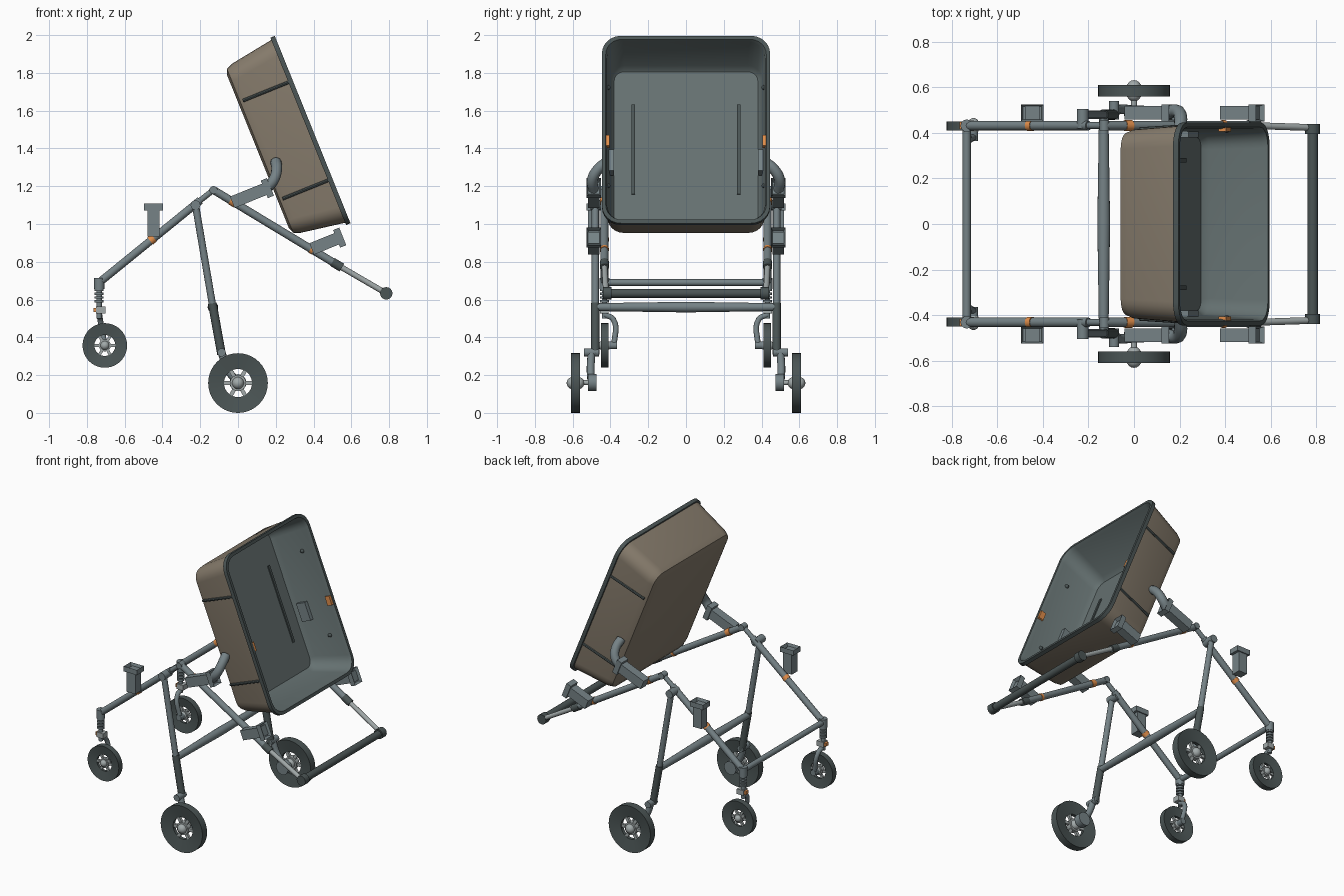
import bpy, bmesh, math
from mathutils import Vector, Matrix

if "Cube" in bpy.data.objects:
    bpy.data.objects.remove(bpy.data.objects["Cube"])


def material(name, rgb):
    m = bpy.data.materials.new(name)
    m.use_nodes = True
    m.diffuse_color = (*rgb, 1)
    m.node_tree.nodes["Principled BSDF"].inputs["Base Color"].default_value = (*rgb, 1)
    return m


TAUPE = material("taupe shell", (0.24, 0.20, 0.15))
LINER = material("grey liner", (0.13, 0.165, 0.165))
STEEL = material("blue grey steel", (0.18, 0.225, 0.24))
DARK = material("dark grey", (0.07, 0.09, 0.09))
LIGHT = material("light grey", (0.36, 0.40, 0.40))
ORANGE = material("orange", (0.75, 0.27, 0.07))

TILT = math.radians(68)
TUB = Matrix.Translation((0.395, 0, 1.5)) @ Matrix.Rotation(TILT, 4, "Y")


def finish(name, bm, mats, matrix=None, smooth=True):
    bmesh.ops.recalc_face_normals(bm, faces=bm.faces)
    mesh = bpy.data.meshes.new(name)
    bm.to_mesh(mesh)
    bm.free()
    for m in mats:
        mesh.materials.append(m)
    ob = bpy.data.objects.new(name, mesh)
    bpy.context.collection.objects.link(ob)
    if matrix:
        ob.matrix_world = matrix
    if smooth:
        bpy.ops.object.select_all(action="DESELECT")
        ob.select_set(True)
        bpy.context.view_layer.objects.active = ob
        bpy.ops.object.shade_smooth_by_angle(angle=math.radians(35))
    return ob


def tube(name, a, b, r, mat, r2=None, seg=16):
    a, b = Vector(a), Vector(b)
    bm = bmesh.new()
    bmesh.ops.create_cone(bm, cap_ends=True, segments=seg, radius1=r,
                          radius2=r if r2 is None else r2, depth=(b - a).length)
    turn = (b - a).to_track_quat("Z", "Y").to_matrix().to_4x4()
    return finish(name, bm, [mat], Matrix.Translation((a + b) / 2) @ turn)


def ball(name, centre, r, mat):
    bm = bmesh.new()
    bmesh.ops.create_uvsphere(bm, u_segments=16, v_segments=10, radius=r)
    return finish(name, bm, [mat], Matrix.Translation(centre))


def box(name, matrix, centre, size, mat, recess=0):
    bm = bmesh.new()
    bmesh.ops.create_cube(bm, size=1)
    bmesh.ops.scale(bm, vec=size, verts=bm.verts)
    if recess:
        top = max(bm.faces, key=lambda f: f.calc_center_median().z)
        bmesh.ops.inset_region(bm, faces=[top], thickness=0.013)
        bmesh.ops.translate(bm, vec=(0, 0, -recess), verts=top.verts)
    return finish(name, bm, [mat], matrix @ Matrix.Translation(centre), smooth=False)


def pipe(name, points, r, mat):
    curve = bpy.data.curves.new(name, "CURVE")
    curve.dimensions = "3D"
    curve.bevel_depth, curve.bevel_resolution, curve.use_fill_caps = r, 3, True
    curve.resolution_u = 6
    sp = curve.splines.new("BEZIER")
    sp.bezier_points.add(len(points) - 1)
    for p, co in zip(sp.bezier_points, points):
        p.co = co
        p.handle_left_type = p.handle_right_type = "AUTO"
    curve.materials.append(mat)
    ob = bpy.data.objects.new(name, curve)
    bpy.context.collection.objects.link(ob)


def lathe_y(name, centre, profile, mat, seg=40):
    # closed (radius, y) profile spun about the y axis
    bm = bmesh.new()
    rings = []
    for i in range(seg):
        a = 2 * math.pi * i / seg
        rings.append([bm.verts.new((r * math.cos(a), y, r * math.sin(a))) for r, y in profile])
    n = len(profile)
    for i in range(seg):
        p, q = rings[i], rings[(i + 1) % seg]
        for j in range(n):
            k = (j + 1) % n
            bm.faces.new((p[j], p[k], q[k], q[j]))
    return finish(name, bm, [mat], Matrix.Translation(centre))


def wheel(name, x, y, z, r, half):
    hole = r * 0.47
    lathe_y(name + "_tyre", (x, y, z),
            [(r, -half), (r, half), (hole, half * 0.45), (hole, -half * 0.45)], DARK)
    hub = r * 0.27
    tube(name + "_hub", (x, y - half * 0.7, z), (x, y + half * 0.7, z), hub, LIGHT, seg=20)
    for s in (-1, 1):
        ball(name + "_hub_cap", (x, y + s * half * 0.6, z), hub * 0.75, LIGHT)
    for i in range(6):
        m = Matrix.Translation((x, y, z)) @ Matrix.Rotation(i * math.pi / 3, 4, "Y")
        box(name + "_spoke", m, ((hub + hole) / 2, 0, 0),
            (hole - hub + 0.012, half * 0.7, r * 0.13), LIGHT)


def bracket(name, base, tilt, length):
    # hollow clamp with a wider socket at its end
    m = Matrix.Translation(base) @ Matrix.Rotation(tilt, 4, "Y")
    box(name + "_body", m, (0, 0, length / 2), (0.065, 0.06, length), STEEL)
    box(name + "_socket", m, (0, 0, length), (0.1, 0.075, 0.035), STEEL, recess=0.025)


def rounded_loop(hu, hv, n, r, seg=6):
    pts = []
    for k, (su, sv) in enumerate(((1, 1), (-1, 1), (-1, -1), (1, -1))):
        for i in range(seg + 1):
            a = math.pi / 2 * (k + i / seg)
            pts.append((su * (hu - r) + r * math.cos(a), sv * (hv - r) + r * math.sin(a), n))
    return pts


# Tub: lofted outside, rolled rim and liner
sections = [(0.435, 0.37, -0.312, 0.05), (0.468, 0.40, -0.300, 0.07), (0.483, 0.415, -0.265, 0.085),
            (0.522, 0.432, -0.025, 0.09), (0.535, 0.445, -0.025, 0.10), (0.535, 0.445, 0, 0.10),
            (0.515, 0.425, 0, 0.085), (0.508, 0.418, -0.025, 0.085), (0.470, 0.402, -0.26, 0.075),
            (0.445, 0.38, -0.288, 0.05)]
bm = bmesh.new()
loops = [[bm.verts.new(p) for p in rounded_loop(*s)] for s in sections]
for k in range(len(loops) - 1):
    a, b = loops[k], loops[k + 1]
    for i in range(len(a)):
        j = (i + 1) % len(a)
        f = bm.faces.new((a[i], a[j], b[j], b[i]))
        f.material_index = 0 if k < 3 else 1 if k < 6 else 2
bm.faces.new(loops[0])
bm.faces.new(loops[-1]).material_index = 2
finish("tub", bm, [TAUPE, DARK, LINER], TUB)

# Full-width bars
tube("handle_bar", (0.785, -0.41, 0.633), (0.785, 0.41, 0.633), 0.024, DARK)
tube("caster_bar", (-0.735, -0.43, 0.69), (-0.735, 0.43, 0.69), 0.018, STEEL)
for s in (-1, 1):
    tube("leg_crossbar", (-0.133, s * 0.47, 0.56), (-0.133, 0, 0.56), 0.021, STEEL, 0.028)

for side, s in (("front", -1), ("back", 1)):
    y, yl, yb = s * 0.432, s * 0.48, s * 0.488

    # Frame tubes
    tube(side + "_lower_rail", (-0.735, y, 0.69), (-0.2, y, 1.125), 0.021, STEEL)
    tube(side + "_rail_end", (-0.2, y, 1.125), (-0.13, y, 1.18), 0.015, STEEL)
    tube(side + "_upper_rail", (-0.13, y, 1.18), (0.545, y, 0.772), 0.021, STEEL)
    tube(side + "_handle_rod", (0.53, y, 0.781), (0.785, y * 0.98, 0.633), 0.015, LIGHT)
    tube(side + "_rail_collar", (0.5, y, 0.799), (0.55, y, 0.769), 0.024, DARK)
    tube(side + "_handle_end", (0.785, s * 0.395, 0.633), (0.785, s * 0.44, 0.633), 0.033, DARK)
    tube(side + "_apex_hinge", (-0.13, s * 0.41, 1.18), (-0.13, s * 0.455, 1.18), 0.021, STEEL)

    # Main leg and axle carrier
    tube(side + "_leg_upper", (-0.225, yl, 1.10), (-0.133, yl, 0.56), 0.019, STEEL)
    tube(side + "_leg_lower", (-0.136, yl, 0.58), (-0.087, yl, 0.31), 0.023, DARK)
    tube(side + "_leg_pivot", (-0.225, s * 0.42, 1.10), (-0.225, s * 0.505, 1.10), 0.026, STEEL)
    tube(side + "_leg_knob", (-0.087, s * 0.46, 0.32), (-0.087, s * 0.54, 0.32), 0.022, STEEL)
    pipe(side + "_axle_arm", [(-0.087, s * 0.5, 0.32), (-0.055, s * 0.505, 0.23),
                              (0, s * 0.5, 0.16)], 0.021, STEEL)
    tube(side + "_axle_housing", (0, s * 0.475, 0.16), (0, s * 0.52, 0.16), 0.045, STEEL)
    tube(side + "_axle", (0, s * 0.5, 0.16), (0, s * 0.59, 0.16), 0.013, LIGHT)
    wheel(side + "_main_wheel", 0, s * 0.585, 0.158, 0.158, 0.025)

    # Sprung caster
    tube(side + "_caster_cap", (-0.735, y, 0.655), (-0.735, y, 0.715), 0.027, STEEL)
    tube(side + "_caster_stem", (-0.735, y, 0.50), (-0.735, y, 0.66), 0.014, STEEL)
    for i in range(4):
        z = 0.585 + i * 0.02
        tube(side + "_spring_coil", (-0.735, y, z), (-0.735, y, z + 0.012), 0.024, STEEL)
    here = Matrix.Identity(4)
    box(side + "_caster_block", here, (-0.727, y, 0.545), (0.05, 0.045, 0.035), LIGHT)
    box(side + "_caster_latch", here, (-0.757, y, 0.545), (0.018, 0.03, 0.022), ORANGE)
    pipe(side + "_caster_fork", [(-0.733, y, 0.52), (-0.73, s * 0.385, 0.495),
                                 (-0.705, s * 0.38, 0.357)], 0.015, STEEL)
    tube(side + "_caster_axle", (-0.705, s * 0.365, 0.357), (-0.705, y, 0.357), 0.02, STEEL)
    wheel(side + "_caster_wheel", -0.705, s * 0.43, 0.357, 0.118, 0.02)

    # Brackets on the rails with orange clips
    bracket(side + "_rail_bracket", (-0.447, yb, 0.935), 0, 0.155)
    bracket(side + "_handle_bracket", (0.39, yb, 0.868), TILT, 0.16)
    bracket(side + "_hinge_bracket", (-0.03, yb, 1.115), TILT, 0.2)
    for name, a, b in (("rail", (-0.465, 0.91), (-0.445, 0.926)),
                       ("handle", (0.385, 0.869), (0.4, 0.86)),
                       ("hinge", (-0.04, 1.126), (-0.01, 1.108))):
        tube(side + "_" + name + "_clip", (a[0], y, a[1]), (b[0], y, b[1]), 0.024, ORANGE)

    # Elbow that carries the tub, and its inner plate
    pipe(side + "_tub_elbow", [(0.145, s * 0.49, 1.18), (0.19, s * 0.495, 1.235),
                               (0.205, s * 0.465, 1.29), (0.2, s * 0.415, 1.33)], 0.029, STEEL)
    box(side + "_inner_plate", TUB, (0.1, s * 0.395, -0.22), (0.12, 0.03, 0.07), STEEL)

    # Tub trim
    box(side + "_tub_clip", TUB, (0.06, s * 0.417, -0.02), (0.06, 0.022, 0.035), ORANGE)
    box(side + "_floor_slot", TUB, (0, s * 0.28, -0.285), (0.51, 0.018, 0.009), DARK)
    for e in (-1, 1):
        a = TUB @ Vector((e * 0.28, s * 0.432, -0.02))
        b = TUB @ Vector((e * 0.28, s * 0.416, -0.285))
        tube(side + "_tub_rib", a, b, 0.009, DARK, seg=8)
        c = TUB @ Vector((e * 0.28, s * 0.413, -0.1))
        ball(side + "_wall_bolt", c, 0.013, DARK)
